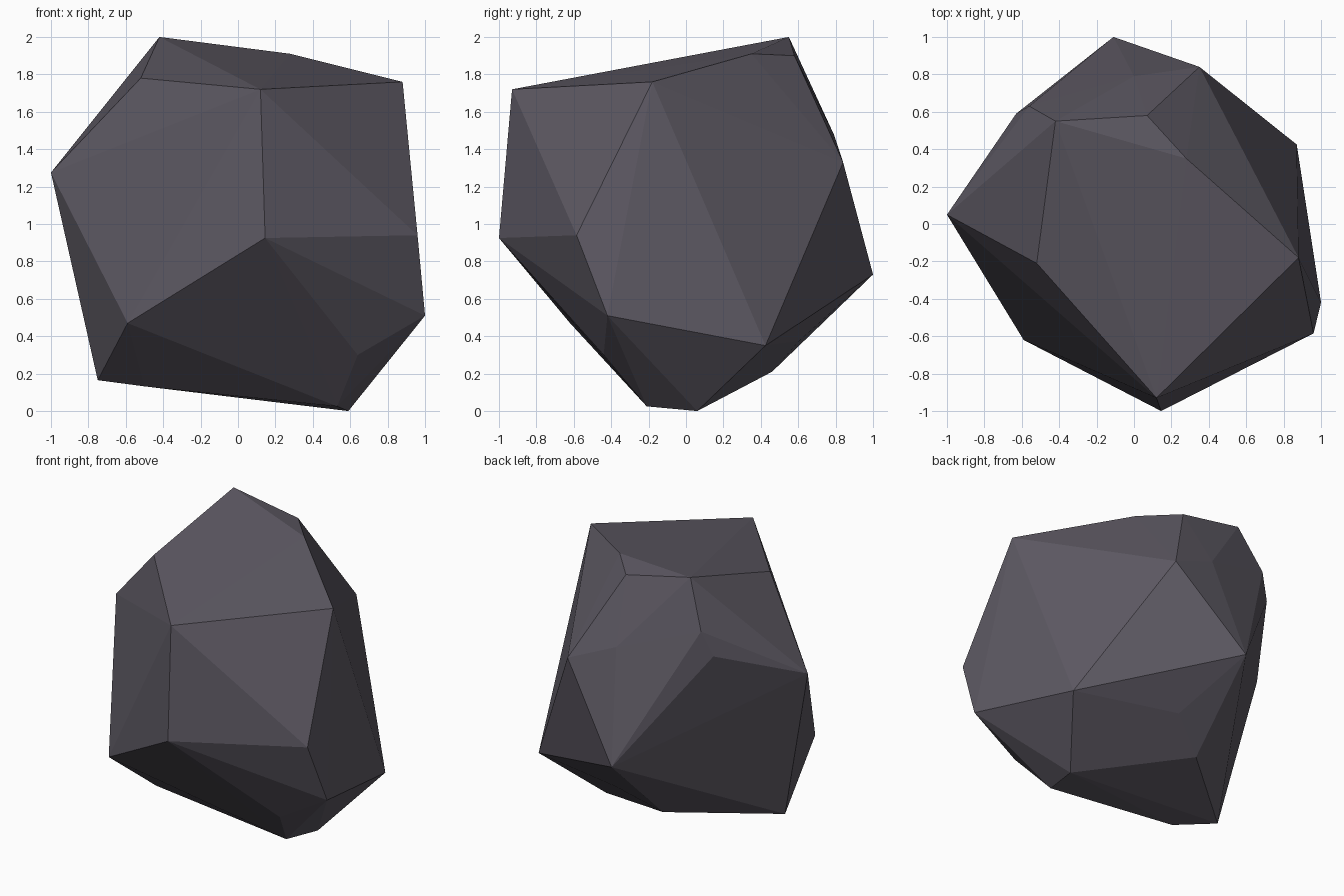
import bpy, bmesh

# Corner points of the faceted boulder; its faces are their convex hull
crown = [(-0.42, 0.55, 2.0), (0.28, 0.35, 1.91), (0.88, -0.18, 1.76),
         (0.12, -0.93, 1.72), (-0.52, -0.21, 1.78), (0.07, 0.58, 1.90),
         (-0.56, 0.63, 1.68)]
waist = [(0.96, -0.585, 0.94), (1.0, -0.42, 0.51), (0.145, -1.0, 0.925),
         (-0.59, -0.62, 0.47), (-1.0, 0.05, 1.275), (-0.11, 1.0, 0.73),
         (0.35, 0.84, 1.33), (0.0, 0.79, 1.48), (-0.63, 0.59, 1.505)]
base = [(0.87, 0.425, 0.35), (0.59, 0.06, 0.0), (0.53, -0.21, 0.025),
        (0.64, -0.44, 0.30), (-0.50, -0.21, 0.132), (-0.14, 0.46, 0.21),
        (-0.75, -0.05, 0.165), (0.127, 0.605, 0.375)]

# Boulder mesh
bm = bmesh.new()
for p in crown + waist + base:
    bm.verts.new(p)
bmesh.ops.convex_hull(bm, input=bm.verts[:])
loose = [v for v in bm.verts if not v.link_faces]
bmesh.ops.delete(bm, geom=loose, context='VERTS')
bmesh.ops.recalc_face_normals(bm, faces=bm.faces[:])
mesh = bpy.data.meshes.new("boulder")
bm.to_mesh(mesh)
bm.free()

# Dark grey stone
stone = bpy.data.materials.new("dark grey stone")
stone.diffuse_color = (0.11, 0.10, 0.125, 1.0)
mesh.materials.append(stone)
boulder = bpy.data.objects.new("boulder", mesh)
bpy.context.collection.objects.link(boulder)
